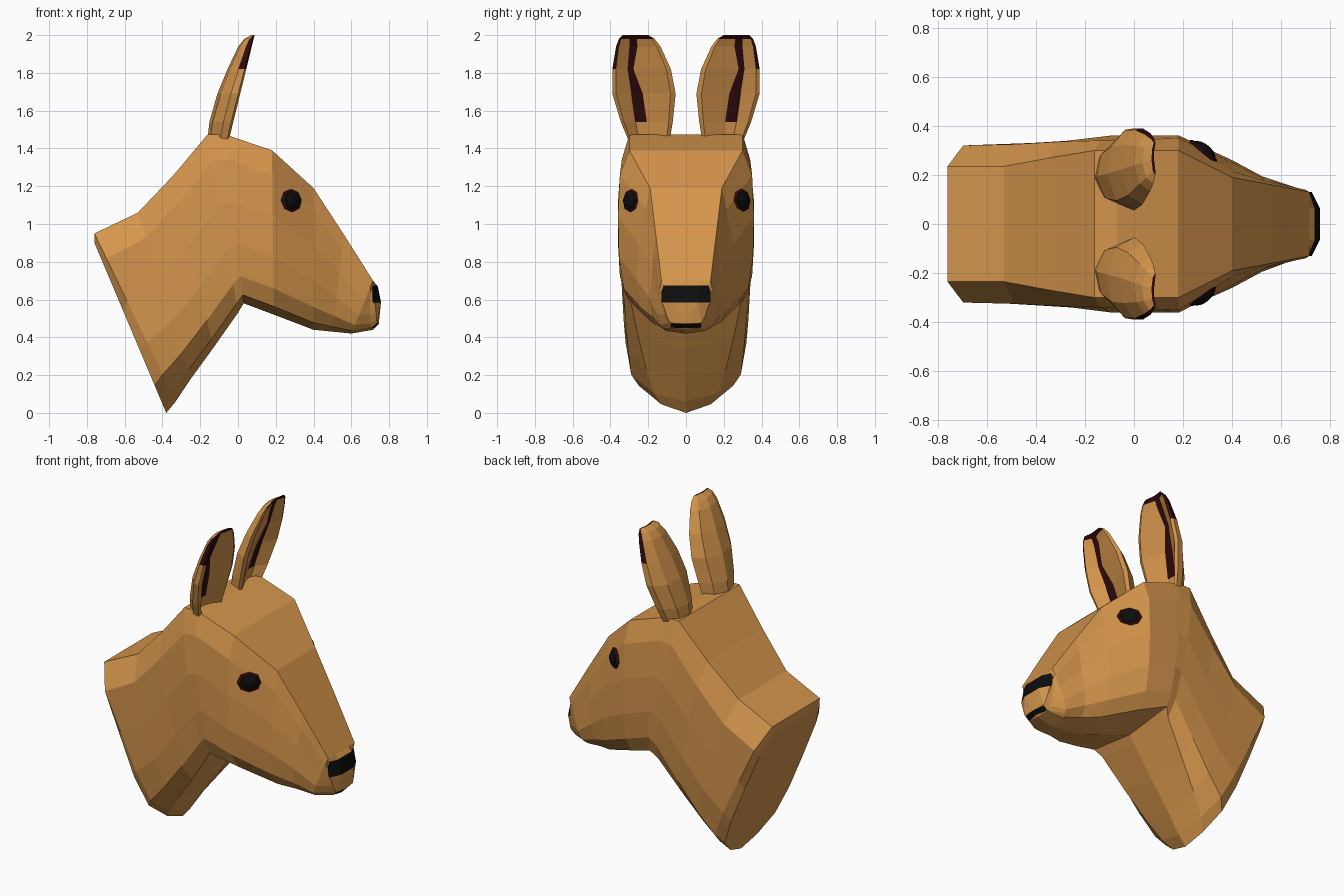
import bpy, bmesh
from mathutils import Vector, Matrix
from mathutils.bvhtree import BVHTree

if "Cube" in bpy.data.objects:
    bpy.data.objects.remove(bpy.data.objects["Cube"])


def material(name, rgb):
    m = bpy.data.materials.new(name)
    m.diffuse_color = (*rgb, 1)
    m.use_nodes = True
    m.node_tree.nodes["Principled BSDF"].inputs["Base Color"].default_value = m.diffuse_color
    return m


FUR = material("tan fur", (0.66, 0.30, 0.072))
BLACK = material("black", (0.004, 0.004, 0.004))
MAROON = material("dark maroon", (0.028, 0.003, 0.004))


def finish(bm, name, mats):
    bmesh.ops.recalc_face_normals(bm, faces=bm.faces[:])
    me = bpy.data.meshes.new(name)
    bm.to_mesh(me)
    ob = bpy.data.objects.new(name, me)
    for m in mats:
        me.materials.append(m)
    bpy.context.collection.objects.link(ob)
    return ob


def loft(bm, rings):
    """Bridge closed rings of points; returns faces[level][side] and caps."""
    vs = [[bm.verts.new(p) for p in r] for r in rings]
    n = len(vs[0])
    out = []
    for a, b in zip(vs, vs[1:]):
        out.append([bm.faces.new((a[i], a[(i + 1) % n], b[(i + 1) % n], b[i]))
                    for i in range(n)])
    caps = bm.faces.new(vs[0]), bm.faces.new(vs[-1])
    return out, caps


# Head and neck: sections from a top point to a bottom point, with half widths
T = (0, .15, .4, .65, .84, .95, 1)
SECTIONS = [
    ((-.76, .90), (-.38, .00), (.23, .28, .29, .29, .25, .13, 0)),
    ((-.76, .95), (-.33, .06), (.235, .32, .32, .32, .29, .17, 0)),
    ((-.53, 1.06), (-.25, .18), (.235, .325, .33, .33, .305, .21, 0)),
    ((-.34, 1.26), (-.13, .345), (.27, .335, .34, .34, .32, .25, 0)),
    ((-.16, 1.475), (.00, .53), (.30, .34, .36, .35, .335, .29, 0)),
    ((-.07, 1.475), (.03, .58), (.30, .34, .36, .36, .35, .32, 0)),
    ((.18, 1.39), (.19, .52), (.30, .35, .36, .355, .33, .27, 0)),
    ((.40, 1.19), (.40, .44), (.19, .215, .25, .26, .24, .18, 0)),
    ((.56, .945), (.50, .43), (.16, .17, .18, .195, .18, .135, 0)),
    ((.715, .70), (.60, .42), (.13, .14, .145, .15, .14, .105, 0)),
    ((.74, .67), (.715, .44), (.13, .13, .125, .115, .095, .08, 0)),
    ((.757, .585), (.745, .47), (.13, .12, .11, .10, .09, .08, 0)),
]
rings = []
for i, (top, bot, widths) in enumerate(SECTIONS):
    half = [(top[0], widths[0] * .5, top[1])]
    half += [(top[0] + (bot[0] - top[0]) * t, w, top[1] + (bot[1] - top[1]) * t)
             for t, w in zip(T, widths)]
    if i >= len(SECTIONS) - 2:                 # rounded front of the muzzle
        half = [(x - .033 * max(0, abs(y) - .065) / .065, y, z)
                for x, y, z in half]
    rings.append(half + [(x, -y, z) for x, y, z in reversed(half[:-1])])
bm = bmesh.new()
_, caps = loft(bm, rings)
bmesh.ops.triangulate(bm, faces=[caps[1]])

# Nose and mouth: cut the muzzle tip and colour the strips
for co, no in (((.712, 0, 0), (1, 0, 0)), ((0, 0, .585), (0, 0, 1)),
               ((0, 0, .675), (0, 0, 1)), ((0, 0, .45), (0, 0, 1)),
               ((0, 0, .472), (0, 0, 1))):
    faces = [f for f in bm.faces if f.calc_center_median().x > .62]
    geom = faces + list({e for f in faces for e in f.edges}) \
        + list({v for f in faces for v in f.verts})
    bmesh.ops.bisect_plane(bm, geom=geom, plane_co=co, plane_no=no, dist=1e-4)
bm.normal_update()
for f in bm.faces:
    c = f.calc_center_median()
    nose = c.x > .712 and .583 < c.z < .676
    mouth = c.x > .722 and .449 < c.z < .473 and abs(c.y) < .085
    f.material_index = int(nose or mouth)
tree = BVHTree.FromBMesh(bm)
finish(bm, "head_and_neck", [FUR, BLACK])


# Eyes: flattened balls seated on the head surface
def eye_part(name, loc, normal, size, mat):
    bm = bmesh.new()
    bmesh.ops.create_uvsphere(bm, u_segments=8, v_segments=6, radius=1)
    rot = normal.to_track_quat('Z', 'Y').to_matrix().to_4x4()
    bm.transform(Matrix.Translation(loc) @ rot @ Matrix.Diagonal((*size, 1)))
    finish(bm, name, [mat])


for s, side in ((1, "left"), (-1, "right")):
    loc, nor, _, _ = tree.ray_cast(Vector((.283, s, 1.125)), Vector((0, -s, 0)))
    if nor.y * s < 0:
        nor = -nor
    nor = (nor + Vector((.12, 0, 0))).normalized()
    eye_part(side + "_eye_rim", loc, nor, (.072, .062, .016), MAROON)
    eye_part(side + "_eye", loc, nor, (.058, .052, .030), BLACK)

# Ears: cupped sections with a groove (height, inner y, outer y, thickness)
EAR = [(1.42, .09, .295, .10), (1.54, .07, .345, .115), (1.69, .055, .39, .11),
       (1.82, .08, .39, .09), (1.94, .135, .37, .065), (1.98, .165, .355, .045),
       (2.0, .20, .335, .015)]
GROOVE = [(.60, .74), (.50, .72), (.52, .70), (.64, .74), (.52, .70),
          (.5, .7), (.5, .7)]
for s, side in ((1, "left"), (-1, "right")):
    rings = []
    for (z, a, b, d), (g, h) in zip(EAR, GROOVE):
        xf = -.047 + (z - 1.45) * .245
        # (fraction across, depth behind the rim)
        shape = ((0, .1), (.08, 0), (g, .45), (h, .45), (.94, 0), (1, .1),
                 (.98, .45), (.78, .95), (.45, 1.1), (.12, .75))
        rings.append([(xf - d * k, s * (a + (b - a) * u), z) for u, k in shape])
    bm = bmesh.new()
    levels, caps = loft(bm, rings)
    for i, faces in enumerate(levels):
        if i > 0:
            faces[2].material_index = 1        # groove
        if i >= 3:                             # outer rim near the tip
            faces[4].material_index = faces[5].material_index = 1
        if i == 5:                             # rim across the tip
            for f in faces[:4]:
                f.material_index = 1
    caps[1].material_index = 1
    finish(bm, side + "_ear", [FUR, MAROON])
